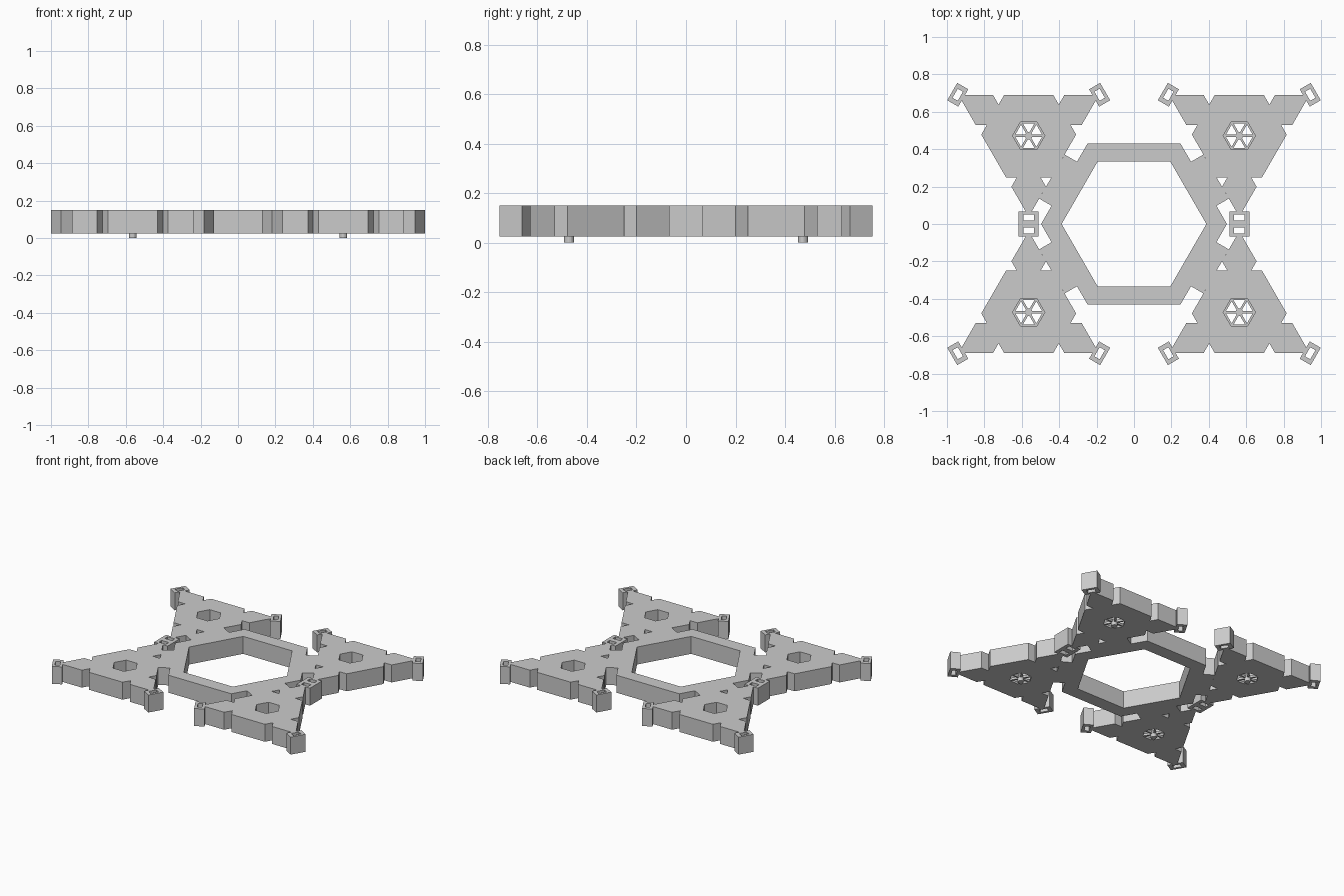
import bpy
import bmesh
from math import sin, cos, radians, sqrt
from mathutils import Vector, Matrix

old = bpy.data.objects.get("Cube")
if old:
    bpy.data.objects.remove(old, do_unlink=True)

grey = bpy.data.materials.new("plain grey")
grey.use_nodes = True
colour = (0.6, 0.6, 0.6, 1)
grey.diffuse_color = colour
grey.node_tree.nodes["Principled BSDF"].inputs["Base Color"].default_value = colour

BOTTOM, TOP = 0.025, 0.15


def turn(points, degrees):
    rot = Matrix.Rotation(radians(degrees), 2)
    return [rot @ Vector(p) for p in points]


def regular(sides, radius):
    return [Vector((radius * cos(radians(360 * i / sides)),
                    radius * sin(radians(360 * i / sides)))) for i in range(sides)]


def rect(x0, x1, half):
    return [(x0, -half), (x1, -half), (x1, half), (x0, half)]


def prism(name, loops, z0, z1, centre=(0, 0), flip=1):
    """Extrude an outline, with optional hole outlines, from z0 to z1."""
    bm = bmesh.new()
    rings = {}
    for z in (z0, z1):
        edges = []
        for n, loop in enumerate(loops):
            ring = [bm.verts.new((p[0], p[1] * flip, z)) for p in loop]
            rings[n, z] = ring
            edges += [bm.edges.new((a, b)) for a, b in zip(ring, ring[1:] + ring[:1])]
        bmesh.ops.triangle_fill(bm, edges=edges, use_beauty=True, normal=(0, 0, 1))
    for n in range(len(loops)):
        low, high = rings[n, z0], rings[n, z1]
        for i in range(len(low)):
            j = (i + 1) % len(low)
            bm.faces.new((low[i], low[j], high[j], high[i]))
    bmesh.ops.recalc_face_normals(bm, faces=bm.faces)
    mesh = bpy.data.meshes.new(name)
    bm.to_mesh(mesh)
    bm.free()
    mesh.materials.append(grey)
    ob = bpy.data.objects.new(name, mesh)
    ob.location = (centre[0], centre[1], 0)
    bpy.context.collection.objects.link(ob)
    return ob


# Central hexagonal frame with a bridge to each pod
HEX = 0.497
apothem = HEX * sqrt(3) / 2
EDGE = 0.2165          # pod centre to side
bridge_end = 0.507
bridge = [(apothem, -0.136), (bridge_end, -0.136), (bridge_end, 0.136), (apothem, 0.136)]
frame = []
for k, corner in enumerate(regular(6, HEX)):
    frame.append(corner)
    if k not in (1, 4):
        frame += turn(bridge, 60 * k + 30)
prism("hexagon_frame", [frame, regular(6, 0.387)], BOTTOM, TOP)

# Triangular pod outline: a lug on each corner, two notches on each side
TAB_IN, TAB_OUT, TAB_HALF = 0.404, 0.472, 0.0535
neck = (2 * EDGE - TAB_IN) / sqrt(3)
lug = [(TAB_IN, -neck), (TAB_IN, -TAB_HALF), (TAB_OUT, -TAB_HALF),
       (TAB_OUT, TAB_HALF), (TAB_IN, TAB_HALF), (TAB_IN, neck)]
side = []
for s in (-0.161, 0.161):
    side += [(EDGE, s - 0.029), (EDGE - 0.05, s), (EDGE, s + 0.029)]
slot = rect(0.422, 0.454, 0.028)

outline, slots = [], []
for k in range(3):
    angle = -90 + 120 * k
    outline += turn(lug, angle) + turn(side, angle + 60)
    slots.append(turn(slot, angle))
socket = regular(6, 0.086)

for sx, xname in ((1, "left"), (-1, "right")):
    for sy, yname in ((1, "back"), (-1, "front")):
        place = (sx * 0.563, sy * 0.472)
        tag = f"{yname}_{xname}"
        prism(f"pod_{tag}", [outline, socket] + slots, BOTTOM, TOP, place, sy)
        # Open wheel at the bottom of the socket, with a pin below
        prism(f"socket_rim_{tag}", [socket, regular(6, 0.075)], BOTTOM, 0.04, place)
        prism(f"pin_{tag}", [regular(16, 0.02)], 0, 0.045, place)
        for k in range(6):
            prism(f"spoke_{k + 1}_{tag}", [turn(rect(0.018, 0.078, 0.006), 60 * k)],
                  BOTTOM, 0.04, place)
